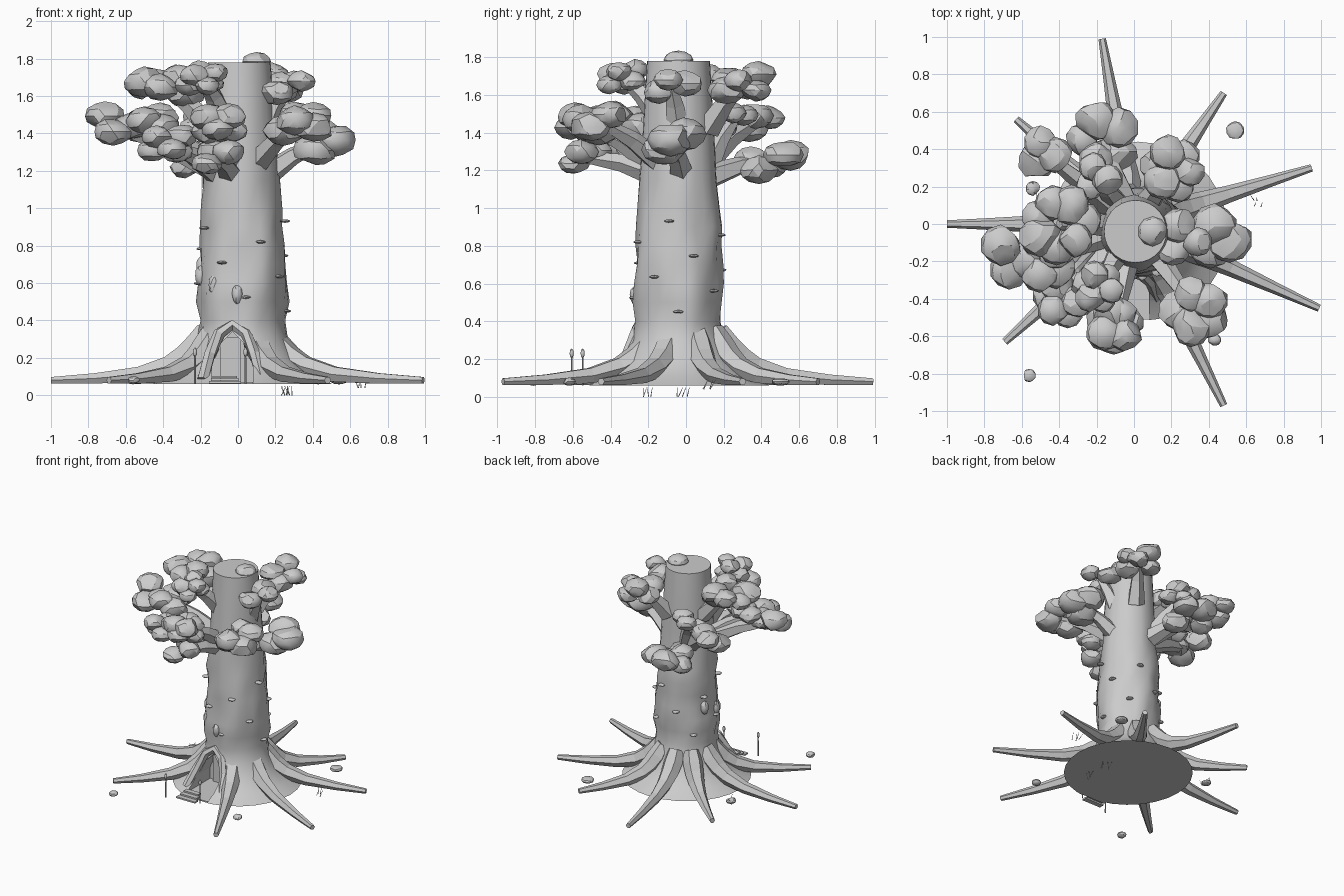
import bpy, bmesh, math, random
from mathutils import Vector, noise

random.seed(4)
if "Cube" in bpy.data.objects:
    bpy.data.objects.remove(bpy.data.objects["Cube"])

shade = (0.6, 0.6, 0.6, 1)
grey = bpy.data.materials.new("plain_grey")
grey.use_nodes = True
grey.diffuse_color = shade
grey.node_tree.nodes["Principled BSDF"].inputs["Base Color"].default_value = shade


def finish(name, bm, angle=None):
    bmesh.ops.recalc_face_normals(bm, faces=bm.faces)
    mesh = bpy.data.meshes.new(name)
    bm.to_mesh(mesh)
    bm.free()
    mesh.materials.append(grey)
    obj = bpy.data.objects.new(name, mesh)
    bpy.context.collection.objects.link(obj)
    if angle:
        bpy.ops.object.select_all(action="DESELECT")
        obj.select_set(True)
        bpy.context.view_layer.objects.active = obj
        bpy.ops.object.shade_smooth_by_angle(angle=math.radians(angle))
    return obj


def skin(bm, rings):
    """Bridge equal rings of points and cap both ends."""
    rows = [[bm.verts.new(p) for p in ring] for ring in rings]
    count = len(rows[0])
    for a, b in zip(rows, rows[1:]):
        for i in range(count):
            j = (i + 1) % count
            bm.faces.new((a[i], a[j], b[j], b[i]))
    bm.faces.new(rows[0])
    bm.faces.new(rows[-1])


def polar(angle, radius, z=0):
    return Vector((radius * math.cos(angle), radius * math.sin(angle), z))


def tube(name, path, radii, sides=6):
    path = [Vector(p) for p in path]
    rings = []
    for i, p in enumerate(path):
        along = path[min(i + 1, len(path) - 1)] - path[max(i - 1, 0)]
        turn = along.to_track_quat("Z", "Y")
        rings.append([p + turn @ polar(math.tau * k / sides, radii[i])
                      for k in range(sides)])
    bm = bmesh.new()
    skin(bm, rings)
    return finish(name, bm)


def blob(name, pos, size, facets=6):
    """Rounded lump with a few flattened sides."""
    bm = bmesh.new()
    bmesh.ops.create_icosphere(bm, subdivisions=2, radius=1)
    for _ in range(facets):
        d = Vector([random.uniform(-1, 1) for axis in "xyz"]).normalized()
        limit = random.uniform(.72, .92)
        for v in bm.verts:
            v.co -= d * max(v.co.dot(d) - limit, 0)
    for v in bm.verts:
        v.co = Vector(pos) + v.co * Vector(size)
    return finish(name, bm, 25)


def box(name, pos, size):
    bm = bmesh.new()
    bmesh.ops.create_cube(bm, size=1)
    for v in bm.verts:
        v.co = v.co * Vector(size) + Vector(pos)
    return finish(name, bm)


# Trunk with flared foot, as radius and height, gently lumpy in the middle
profile = [(.48, .06), (.39, .11), (.3, .19), (.245, .3), (.222, .4), (.232, .5),
           (.235, .6), (.232, .7), (.228, .8), (.222, .9), (.218, 1), (.205, 1.15),
           (.195, 1.3), (.167, 1.78)]
axis_point = Vector((.022, -.04, 0))
segments = 28
rings = []
for radius, z in profile:
    centre = axis_point - Vector((.015, 0, 0)) * max(z - .8, 0)
    ring = []
    for k in range(segments):
        angle = math.tau * k / segments
        lump = noise.noise(polar(angle, 2, z * 5)) if .3 < z < 1.3 else 0
        ring.append(centre + polar(angle, radius * (1 + .13 * lump), z))
    rings.append(ring)
bm = bmesh.new()
skin(bm, rings)
trunk = finish("trunk", bm, 40)

# Arched doorway cut into the foot
half_arch = [(.11, 0), (.11, .16), (.07, .27)]
outline = half_arch + [(0, .34)] + [(-x, z) for x, z in reversed(half_arch)]
bm = bmesh.new()
skin(bm, [[(x - .03, y, z) for x, z in outline] for y in (-.7, -.16)])
cutter = finish("doorway_cutter", bm)
cutter.hide_render = True
cut = trunk.modifiers.new("doorway", "BOOLEAN")
cut.object = cutter
cut.solver = "EXACT"
bpy.context.view_layer.objects.active = trunk
bpy.ops.object.modifier_apply(modifier="doorway")
bpy.data.objects.remove(cutter)

# Arch frame hugging the foot, door and steps
half_frame = [(.16, -.4, .08), (.12, -.31, .22), (.07, -.27, .33)]
frame = half_frame + [(0, -.25, .375)] + [(-x, y, z) for x, y, z in reversed(half_frame)]
tube("door_arch", [(x - .03, y, z) for x, y, z in frame], [.032] * len(frame))
box("doorway_floor", (-.03, -.33, .065), (.22, .36, .01))
box("door", (-.04, -.18, .19), (.11, .02, .24))
for i in range(3):
    box("door_step", (-.07, -.56 + .035 * i, .07 + .014 * i), (.17 - .02 * i, .04, .012))

# Lamp posts beside the door
for x, y in [(-.23, -.606), (.04, -.548)]:
    tube("lamp_post", [(x, y, .06), (x, y, .22)], [.005, .004])
    blob("lamp_head", (x, y, .23), (.011, .011, .025), 0)

# Spreading roots, each aimed at its tip
root_tips = [(-.17, .99), (.48, .7), (.95, .3), (.99, -.45), (.48, -.97),
             (-.69, -.63), (-1, 0), (-.63, .56)]
root_curve = [(0, .27), (.09, .205), (.2, .155), (.4, .112), (.7, .09), (1, .08)]
for x, y in root_tips:
    angle, reach = math.atan2(y, x), math.hypot(x, y)
    path = [polar(angle, .17, .35)]
    path += [polar(angle, .22 + (reach - .22) * f, z) for f, z in root_curve]
    tube("root", path, [.06, .075, .07, .06, .046, .032, .02])

# Branches, each carrying a ring of leaf clumps: centre, ring radius, clump count, clump size
limbs = [
    (-.48, .38, 1.46, .06, 3, .1), (-.17, .45, 1.24, .11, 5, .1), (-.2, .25, 1.46, .06, 3, .08),
    (.21, .3, 1.66, .09, 6, .09), (.45, -.07, 1.35, .06, 3, .11), (.26, -.08, 1.65, .08, 3, .09),
    (.33, -.46, 1.46, .09, 5, .11), (-.1, -.54, 1.45, .07, 7, .09),
    (-.12, -.54, 1.27, .07, 3, .09), (-.19, -.34, 1.7, .07, 6, .075),
    (-.4, 0, 1.66, .12, 7, .1), (-.69, -.18, 1.45, .07, 2, .1),
    (-.48, -.19, 1.45, .08, 5, .1), (-.38, -.4, 1.34, .08, 6, .09),
]
for x, y, z, spread, count, size in limbs:
    tip = Vector((x, y, z))
    base = polar(math.atan2(y, x), .14, max(z - .24, 1.17))
    middle = base.lerp(tip, .5) + Vector((0, 0, .02))
    tube("branch", [base, middle, tip], [.07, .05, .03], 5)
    for i in range(count):
        lift = random.uniform(.01, .05) * (-1) ** i
        r = random.uniform(.88, 1.15) * size
        pos = tip + polar(1.9 + math.tau * i / count, spread, lift)
        blob("leaf_clump", pos, (r, r, r * .72))
blob("crown_clump", (.1, -.04, 1.785), (.08, .08, .05))

# Bark knots and shelf fungi wind up the trunk
for i in range(4):
    blob("bark_knot", axis_point + polar(4.6 - .6 * i, .23, .54 + .05 * i), (.03, .03, .055), 3)
for i in range(14):
    blob("shelf_fungus", axis_point + polar(2.4 * i, .235, .45 + .037 * i), (.028, .028, .009), 2)

# Scattered stones
for x, y, r in [(.54, .5, .05), (-.56, -.81, .036), (.43, -.62, .036), (-.54, .19, .04)]:
    blob("stone", (x, y, .08), (r, r, .022), 4)


# Dry grass tufts
def scatter(z):
    return Vector((random.uniform(-.03, .03), random.uniform(-.03, .03), z))


for tuft in [(.65, .12, .04), (.26, -.2, 0), (.26, -.02, 0), (-.54, .19, .06)]:
    for _ in range(4):
        foot = Vector(tuft) + scatter(0)
        tube("grass_blade", [foot, foot + scatter(.05)], [.003, .001], 3)
